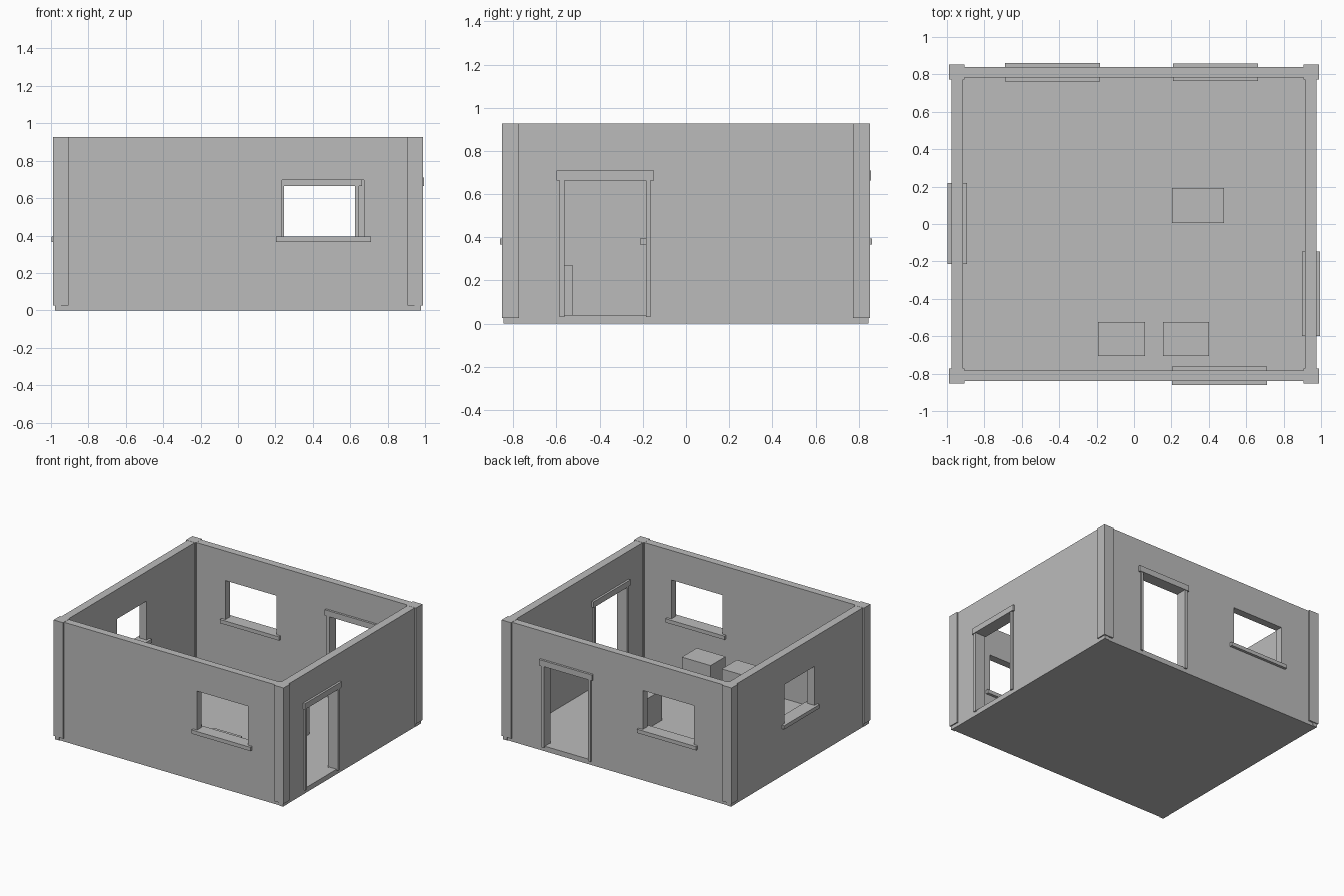
import bpy
from mathutils import Vector

if "Cube" in bpy.data.objects:
    bpy.data.objects.remove(bpy.data.objects["Cube"], do_unlink=True)

grey = bpy.data.materials.new("plain_grey")
grey.use_nodes = True
colour = (0.5, 0.5, 0.5, 1)
grey.diffuse_color = colour
grey.node_tree.nodes["Principled BSDF"].inputs["Base Color"].default_value = colour


def box(name, x, y, z):
    """Box given by its (low, high) range on each axis."""
    lo, hi = Vector((x[0], y[0], z[0])), Vector((x[1], y[1], z[1]))
    bpy.ops.mesh.primitive_cube_add(size=1, location=(lo + hi) / 2)
    ob = bpy.context.object
    ob.name = name
    ob.scale = hi - lo
    bpy.ops.object.transform_apply(location=False, rotation=False, scale=True)
    ob.data.materials.append(grey)
    return ob


def cut(target, x, y, z):
    """Subtract a box from the target."""
    cutter = box("cutter", x, y, z)
    cutter.hide_render = True
    mod = target.modifiers.new("cut", "BOOLEAN")
    mod.operation = "DIFFERENCE"
    mod.solver = "EXACT"
    mod.object = cutter
    bpy.context.view_layer.objects.active = target
    bpy.ops.object.modifier_apply(modifier=mod.name)
    bpy.data.objects.remove(cutter, do_unlink=True)


OX, OY = 0.977, 0.84      # outer wall faces
IX, IY = 0.914, 0.782     # inner wall faces
FLOOR, TOP = 0.035, 0.926

# Room shell with its floor
walls = box("walls_and_floor", (-OX, OX), (-OY, OY), (0, TOP))
cut(walls, (-IX, IX), (-IY, IY), (FLOOR, 1.2))


def on_wall(side, along, grow):
    """x and y ranges of a piece lying in one wall, grown through its thickness."""
    axis, sign = side
    inner, outer = ((IX, OX) if axis == "x" else (IY, OY))
    span = sorted((sign * (inner - grow), sign * (outer + grow)))
    return (span, along) if axis == "x" else (along, span)


def window(name, side, lo, hi):
    cut(walls, *on_wall(side, (lo, hi), 0.05), (0.38, 0.697))
    box(name + "_sill", *on_wall(side, (lo - 0.034, hi + 0.036), 0.021), (0.366, 0.395))


def door(name, side, lo, hi):
    cut(walls, *on_wall(side, (lo - 0.01, hi + 0.01), 0.05), (FLOOR, 0.68))
    for label, a, b in (("low", lo - 0.024, lo), ("high", hi, hi + 0.022)):
        box(name + "_jamb_" + label, *on_wall(side, (a, b), 0.012), (0.03, 0.665))
    box(name + "_lintel", *on_wall(side, (lo - 0.037, hi + 0.038), 0.017), (0.664, 0.709))
    box(name + "_threshold", *on_wall(side, (lo, hi), 0.0), (0.03, 0.039))


FRONT, BACK, LEFT, RIGHT = ("y", -1), ("y", 1), ("x", 1), ("x", -1)
window("front_window", FRONT, 0.236, 0.674)
window("back_window", BACK, -0.655, -0.217)
window("right_window", RIGHT, -0.18, 0.184)
door("left_door", LEFT, -0.563, -0.186)
door("back_door", BACK, 0.246, 0.625)

# Corner pillars standing on small feet
for sx in (-1, 1):
    for sy in (-1, 1):
        label = ("back" if sy > 0 else "front") + ("_left" if sx > 0 else "_right")
        box(label + "_pillar", sorted((sx * 0.906, sx * 0.988)),
            sorted((sy * 0.773, sy * 0.852)), (0.027, TOP + 0.001))
        box(label + "_foot", sorted((sx * 0.945, sx * 0.979)),
            sorted((sy * 0.777, sy * 0.845)), (0.0, 0.03))

# Storage boxes on the floor
box("middle_box", (0.203, 0.48), (0.005, 0.192), (0.03, 0.27))
box("front_box_right", (-0.192, 0.059), (-0.707, -0.523), (0.03, 0.27))
box("front_box_left", (0.155, 0.402), (-0.707, -0.523), (0.03, 0.27))
